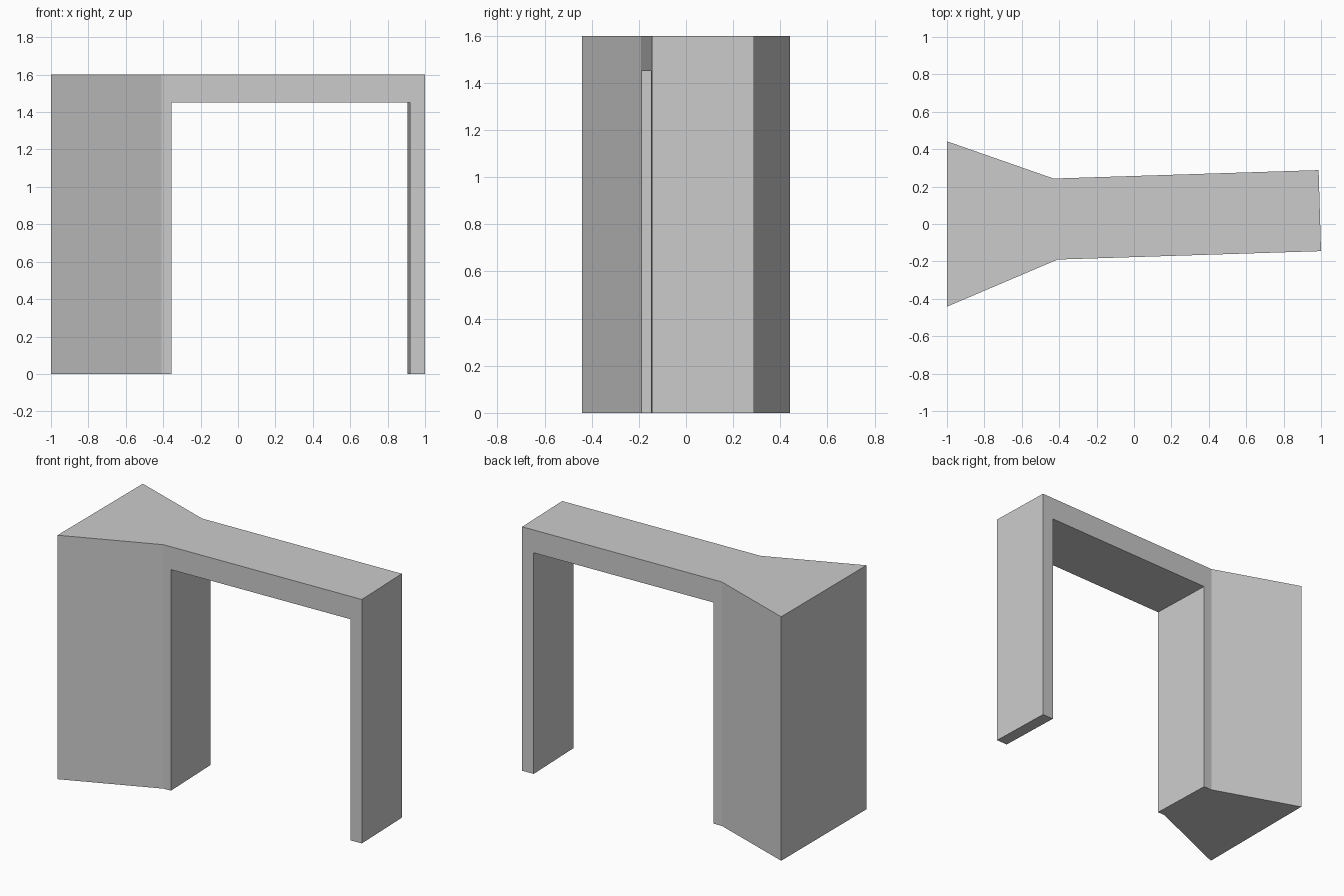
import bpy
import bmesh

if "Cube" in bpy.data.objects:
    bpy.data.objects.remove(bpy.data.objects["Cube"])


def prism(name, outline, z0, z1):
    """Vertical solid from a counter-clockwise plan outline."""
    bm = bmesh.new()
    base = bm.faces.new([bm.verts.new((x, y, z0)) for x, y in outline])
    top = bmesh.ops.extrude_face_region(bm, geom=[base])["geom"]
    for v in top:
        if isinstance(v, bmesh.types.BMVert):
            v.co.z = z1
    bmesh.ops.recalc_face_normals(bm, faces=bm.faces)
    mesh = bpy.data.meshes.new(name)
    bm.to_mesh(mesh)
    bm.free()
    obj = bpy.data.objects.new(name, mesh)
    bpy.context.collection.objects.link(obj)
    return obj


# Full-height wall with a flared left end and a slightly skewed beam
gateway = prism("gateway_wall", [(-1, -0.442), (-0.408, -0.19), (1, -0.145),
                                 (0.987, 0.288), (-0.43, 0.243), (-1, 0.442)], 0, 1.6)

# Doorway cutter, square to the beam, running past the front, back and ground
opening = prism("opening_cutter", [(-0.348, -0.4), (0.928, -0.4),
                                   (0.898, 0.5), (-0.378, 0.5)], -0.2, 1.45)
opening.hide_render = True

# Cut the doorway, leaving the wide post, thin post and lintel
cut = gateway.modifiers.new("doorway", 'BOOLEAN')
cut.operation = 'DIFFERENCE'
cut.solver = 'EXACT'
cut.object = opening
bpy.context.view_layer.objects.active = gateway
bpy.ops.object.modifier_apply(modifier=cut.name)
bpy.data.objects.remove(opening)
